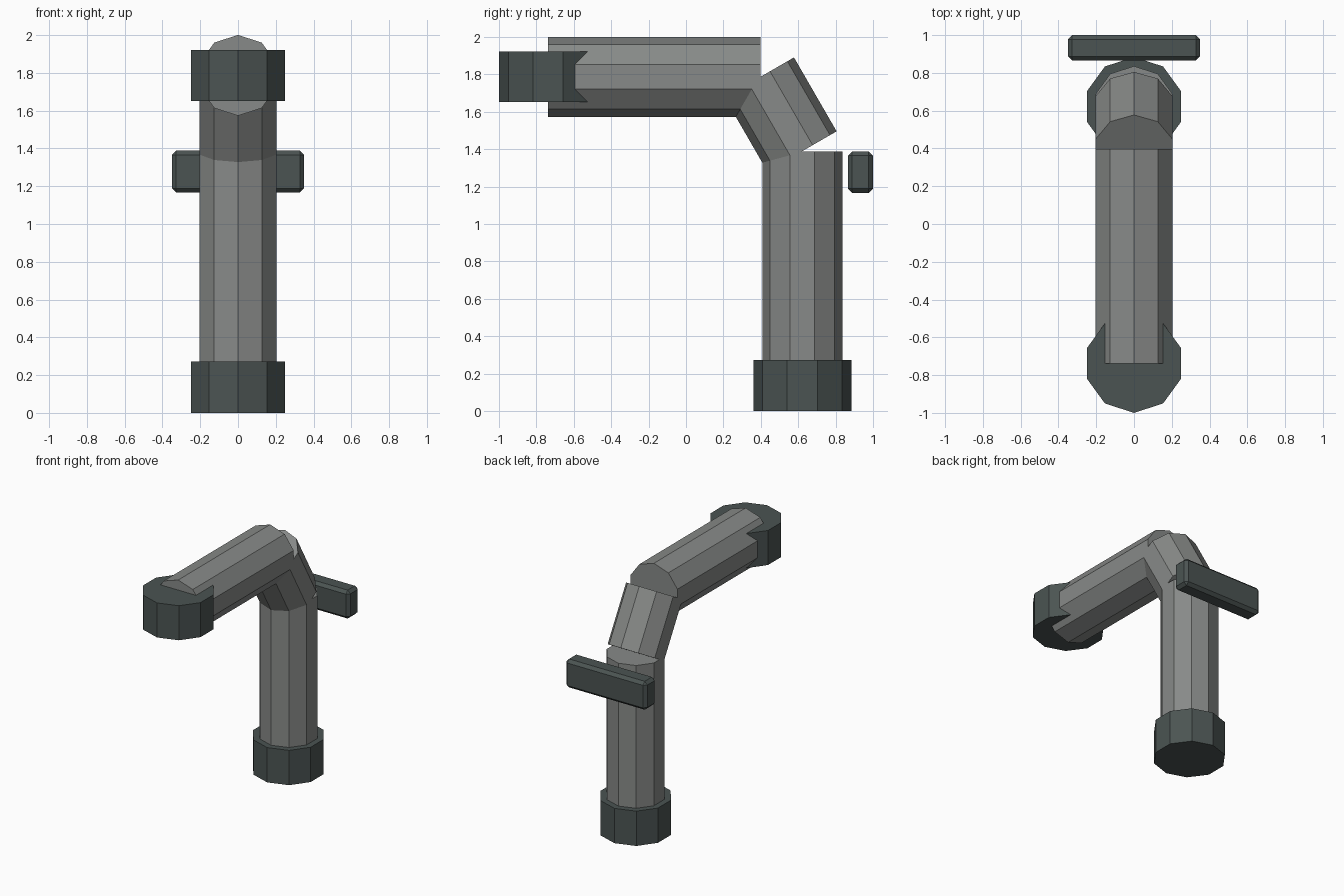
import bpy, bmesh, math
from mathutils import Vector

if "Cube" in bpy.data.objects:
    bpy.data.objects.remove(bpy.data.objects["Cube"])


def material(name, rgb):
    m = bpy.data.materials.new(name)
    m.diffuse_color = (*rgb, 1)
    m.use_nodes = True
    m.node_tree.nodes["Principled BSDF"].inputs["Base Color"].default_value = m.diffuse_color
    return m


PIPE = material("grey metal", (0.245, 0.255, 0.247))
DARK = material("dark green grey", (0.070, 0.088, 0.085))


def finish(name, bm, mat):
    bmesh.ops.recalc_face_normals(bm, faces=bm.faces)
    mesh = bpy.data.meshes.new(name)
    bm.to_mesh(mesh)
    bm.free()
    mesh.materials.append(mat)
    obj = bpy.data.objects.new(name, mesh)
    bpy.context.collection.objects.link(obj)
    return obj


def prism(name, a, b, radius, corner, mat, sides=10):
    """Capped prism from a to b, with one corner edge pointing along 'corner'."""
    a, b, u = Vector(a), Vector(b), Vector(corner).normalized()
    v = (b - a).normalized().cross(u)
    bm = bmesh.new()
    rings = []
    for end in (a, b):
        ring = []
        for i in range(sides):
            t = 2 * math.pi * i / sides
            ring.append(bm.verts.new(end + radius * (math.cos(t) * u + math.sin(t) * v)))
        rings.append(ring)
        bm.faces.new(ring)
    for i in range(sides):
        j = (i + 1) % sides
        bm.faces.new((rings[0][i], rings[0][j], rings[1][j], rings[1][i]))
    return finish(name, bm, mat)


R, CAP_R = 0.214, 0.262
POST_Y, SPOUT_Z, NOZZLE_Y = 0.622, 1.787, -0.738

# Pipes: upright post, slanted elbow, horizontal spout
prism("post", (0, POST_Y, 0.135), (0, POST_Y, 1.388), R, (0, 1, 0), PIPE)
axis = Vector((0, 0.5, -math.sqrt(0.75)))
mid = Vector((0, 0.506, 1.586))
prism("elbow", mid - axis * 0.228, mid + axis * 0.228, R, (0, math.sqrt(0.75), 0.5), PIPE)
prism("spout", (0, NOZZLE_Y, SPOUT_Z), (0, 0.397, SPOUT_Z), R, (0, 0, 1), PIPE)

# Collars at the base and at the nozzle
prism("base_collar", (0, POST_Y, 0), (0, POST_Y, 0.272), CAP_R, (0, 1, 0), DARK)
prism("nozzle_collar", (0, NOZZLE_Y, 1.652), (0, NOZZLE_Y, 1.922), CAP_R, (0, 1, 0), DARK)

# Chamfered handle bar behind the post
bm = bmesh.new()
bmesh.ops.create_cube(bm, size=1)
for vert in bm.verts:
    vert.co = Vector((vert.co.x * 0.70, vert.co.y * 0.135 + 0.9325, vert.co.z * 0.222 + 1.277))
bmesh.ops.bevel(bm, geom=bm.edges[:], offset=0.023, segments=1, affect='EDGES')
finish("handle_bar", bm, DARK)
